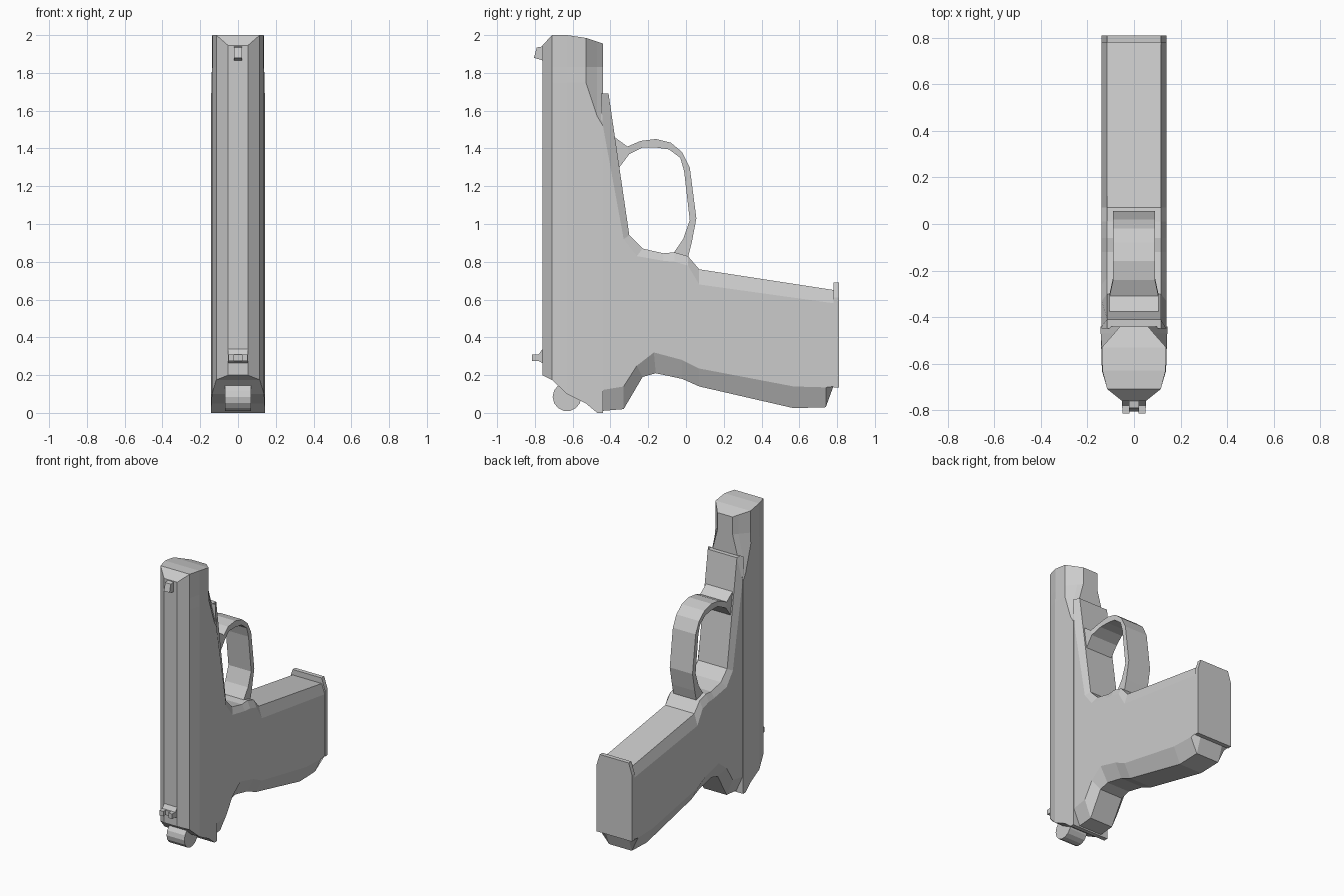
import bpy, bmesh, math
from mathutils import Matrix

if "Cube" in bpy.data.objects:
    bpy.data.objects.remove(bpy.data.objects["Cube"])


def finish(name, bm):
    bmesh.ops.recalc_face_normals(bm, faces=bm.faces)
    me = bpy.data.meshes.new(name)
    bm.to_mesh(me)
    bm.free()
    ob = bpy.data.objects.new(name, me)
    bpy.context.collection.objects.link(ob)
    return ob


def loft(name, rings, strip_caps=False):
    """Skin closed rings; cap with one n-gon or with strips across x = 0."""
    bm = bmesh.new()
    rs = [[bm.verts.new(p) for p in r] for r in rings]
    n = len(rs[0])
    for a, b in zip(rs, rs[1:]):
        for i in range(n):
            j = (i + 1) % n
            bm.faces.new((a[i], a[j], b[j], b[i]))
    for r in (rs[0], rs[-1]):
        if strip_caps:
            for i in range(n // 2 - 1):
                bm.faces.new((r[i], r[i + 1], r[n - 2 - i], r[n - 1 - i]))
        else:
            bm.faces.new(r)
    return finish(name, bm)


def prism(name, profile, x0, x1):
    return loft(name, [[(x, y, z) for y, z in profile] for x in (x0, x1)])


# Slide: half section mirrored, skinned from rear to muzzle
ys = [-.76, -.71, -.63, -.53, -.47, -.44]
full = [.052, .115, .138, .141, .143, .144]
muzzle = [.052, .115, .136, .138, .085, .06]


def slide_ring(xs, zs):
    half = list(zip(xs, ys, zs))
    return half + [(-x, y, z) for x, y, z in reversed(half)]


loft("slide", [
    slide_ring(full, [.2, .175, .1, .05, 0, 0]),
    slide_ring(full, [1.75, 1.75, 1.75, 1.75, 1.57, 1.52]),
    slide_ring(muzzle, [1.83] * 6),
    slide_ring(muzzle, [1.945, 2, 2, 1.985, 1.965, 1.955]),
], strip_caps=True)

# Frame and grip: silhouette in the middle, inset outline on the side faces
outline = [(-.45, .01), (-.33, .02), (-.23, .19), (-.16, .21), (-.02, .18),
           (.07, .14), (.57, .025), (.74, .03), (.78, .14), (.785, .65),
           (.07, .76), (.01, .83), (-.06, .85), (-.12, .845), (-.23, .87),
           (-.30, .94), (-.41, 1.69), (-.45, 1.69)]
side = [(-.45, .12), (-.33, .14), (-.26, .25), (-.17, .32), (-.02, .28),
        (.07, .235), (.57, .14), (.74, .135), (.78, .14), (.785, .58),
        (.07, .68), (.01, .78), (-.06, .80), (-.12, .805), (-.26, .83),
        (-.33, .92), (-.44, 1.52), (-.45, 1.69)]


def edge_ring(s):
    return [(s * (.115 if z > .5 else .09), y, z) for y, z in outline]


loft("frame", [[(-.139, y, z) for y, z in side], edge_ring(-1),
               edge_ring(1), [(.139, y, z) for y, z in side]])

# Grip base plate
plate = [(.115, .69), (.14, .61), (.14, .135)]
plate += [(-x, z) for x, z in reversed(plate)]
loft("base_plate", [[(x, y, z) for x, z in plate] for y in (.78, .81)])

# Open guard loop, with a wider lug where it meets the frame
outer = [(-.385, 1.465), (-.31, 1.41), (-.24, 1.44), (-.16, 1.45), (-.08, 1.43),
         (-.02, 1.38), (.02, 1.30), (.055, 1.03), (.03, .90), (.01, .82)]
inner = [(-.36, 1.29), (-.30, 1.37), (-.23, 1.405), (-.16, 1.405), (-.09, 1.395),
         (-.03, 1.35), (-.01, 1.28), (.02, 1.02), (-.015, .92), (-.07, .84)]
rings = []
for i, (o, p) in enumerate(zip(outer, inner)):
    w = .105 if i < 2 else .09
    rings.append([(-w, *o), (w, *o), (w, *p), (-w, *p)])
loft("guard", rings)

# Sights
prism("front_sight", [(-.755, 1.94), (-.79, 1.935), (-.805, 1.88), (-.755, 1.865)],
      -.022, .022)
prism("rear_sight_base", [(-.755, .345), (-.78, .31), (-.79, .31), (-.79, .275),
                          (-.78, .275), (-.755, .26)], -.052, .052)
for s, label in ((-1, "left"), (1, "right")):
    prism("rear_sight_post_" + label, [(-.785, .31), (-.815, .31), (-.815, .275),
                                       (-.785, .275)], s * .02, s * .05)

# Round hammer
bm = bmesh.new()
bmesh.ops.create_cone(bm, cap_ends=True, segments=14, radius1=.076, radius2=.076,
                      depth=.14, matrix=Matrix.Translation((0, -.63, .085))
                      @ Matrix.Rotation(math.pi / 2, 4, 'Y'))
finish("hammer", bm)
